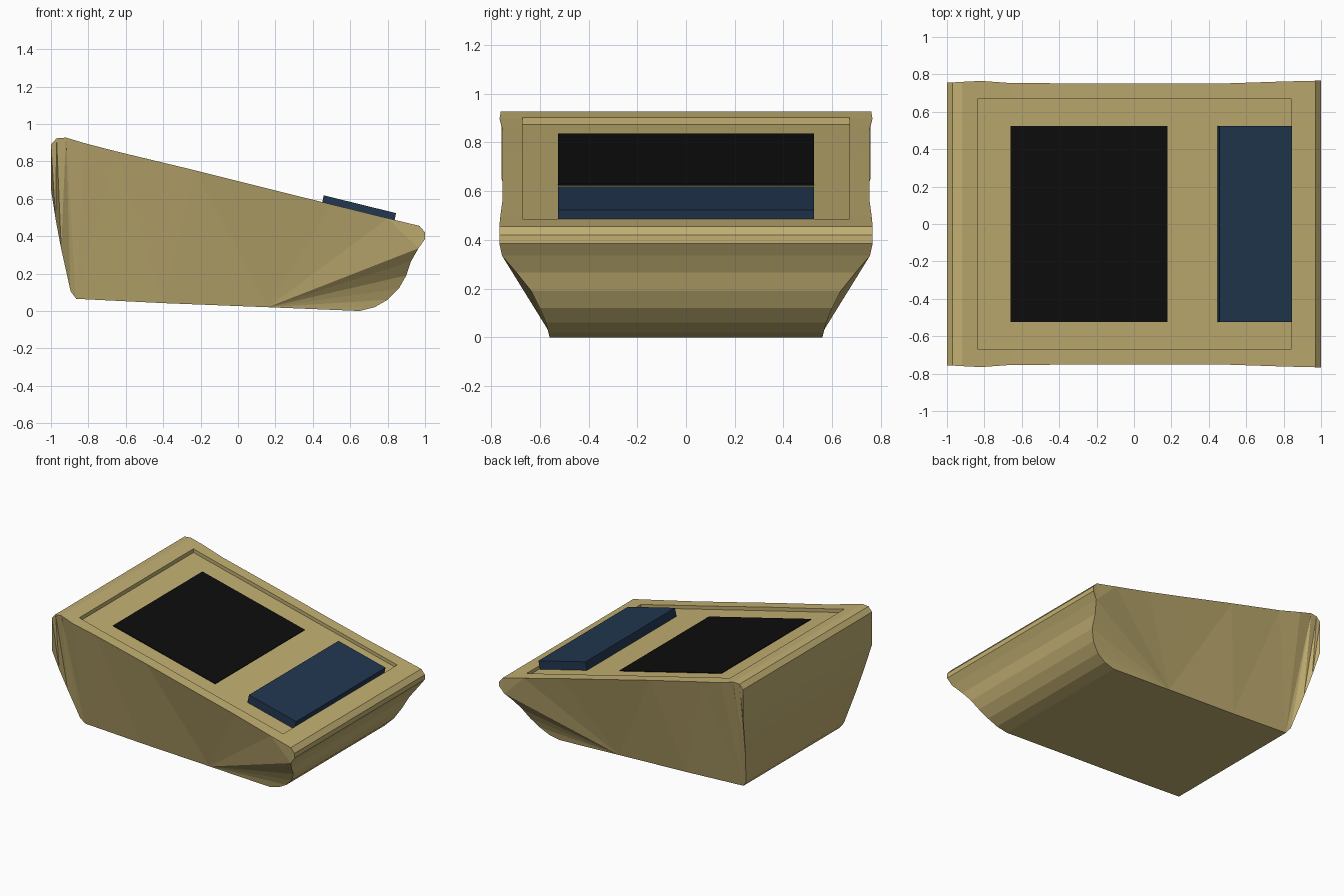
import bpy, bmesh

if "Cube" in bpy.data.objects:
    bpy.data.objects.remove(bpy.data.objects["Cube"])

SLOPE, TOP = -0.246, 0.693      # sloping top plane: z = TOP + SLOPE * x


def material(name, rgb):
    m = bpy.data.materials.new(name)
    m.diffuse_color = (*rgb, 1)
    m.use_nodes = True
    m.node_tree.nodes["Principled BSDF"].inputs["Base Color"].default_value = m.diffuse_color
    return m


def make(name, verts, faces, mat=None):
    bm = bmesh.new()
    vs = [bm.verts.new(v) for v in verts]
    for f in faces:
        bm.faces.new([vs[i] for i in f])
    bmesh.ops.recalc_face_normals(bm, faces=bm.faces)
    me = bpy.data.meshes.new(name)
    bm.to_mesh(me)
    bm.free()
    ob = bpy.data.objects.new(name, me)
    bpy.context.collection.objects.link(ob)
    if mat:
        me.materials.append(mat)
    return ob


def slab(name, x0, x1, half, low, high, mat=None, lean=0.0):
    """Block lying on the sloping top, between two offsets from it."""
    sec = [(x0, low), (x1, low), (x1 + lean, high), (x0 + lean, high)]
    verts = [(x, s * half, TOP + SLOPE * x + h) for s in (-1, 1) for x, h in sec]
    faces = [(0, 1, 2, 3), (4, 5, 6, 7)]
    faces += [(i, (i + 1) % 4, (i + 1) % 4 + 4, i + 4) for i in range(4)]
    return make(name, verts, faces, mat)


tan = material("tan_plastic", (0.54, 0.43, 0.17))
black = material("black_glass", (0.004, 0.004, 0.004))
blue = material("dark_blue", (0.016, 0.038, 0.08))

# Casing outline as (x, z, half width): over the top, down the front, back underneath
upper = [(-1, .65, .757), (-1, .89, .757), (-.97, .923, .757), (-.92, .927, .76),
         (-.82, .897, .765), (-.65, .853, .753), (-.23, .752, .752), (.2, .644, .752),
         (.5, .57, .752), (.8, .496, .762), (.97, .455, .766), (1, .42, .766),
         (1, .385, .766), (.965, .335, .755)]
front = [(.925, .265, .695), (.9, .19, .635), (.86, .12, .60), (.8, .06, .575),
         (.73, .02, .565), (.65, 0, .56)]
lower = [(.16, .02, .56), (-.4, .042, .56), (-.865, .065, .56), (-.895, .105, .575),
         (-.945, .33, .65), (-.975, .49, .705)]
ring = upper + front + lower
n, nu, nf = len(ring), len(upper), len(front)
verts = [(x, s * y, z) for s in (-1, 1) for x, z, y in ring]
faces = [(i, (i + 1) % n, (i + 1) % n + n, i + n) for i in range(n)]

# Side facets: strip between top and bottom chains, then a fan at the front underside
a = list(range(nu))
b = [0] + list(range(n - 1, nu + nf - 1, -1)) + [nu - 1]
tris, i, j = [], 0, 0
while i < len(a) - 1 or j < len(b) - 1:
    step_a = j == len(b) - 1 or (i < len(a) - 1 and ring[a[i + 1]][0] <= ring[b[j + 1]][0])
    t = (a[i], b[j], a[i + 1] if step_a else b[j + 1])
    i, j = (i + 1, j) if step_a else (i, j + 1)
    if len(set(t)) == 3:
        tris.append(t)
tris += [(nu + nf, k, k + 1) for k in range(nu - 1, nu + nf - 1)]
faces += tris + [tuple(k + n for k in t) for t in tris]
casing = make("casing", verts, faces, tan)

# Shallow recess in the sloping top
cutter = slab("recess_cutter", -.835, .84, .67, -.025, .2, tan)
cutter.hide_render = True
mod = casing.modifiers.new("recess", 'BOOLEAN')
mod.operation, mod.solver, mod.object = 'DIFFERENCE', 'EXACT', cutter
bpy.context.view_layer.objects.active = casing
bpy.ops.object.modifier_apply(modifier="recess")
bpy.data.objects.remove(cutter)

# Screen and raised keypad block
slab("screen", -.66, .18, .525, -.04, -.02, black)
slab("keypad", .445, .832, .525, -.03, .038, blue, lean=.013)
